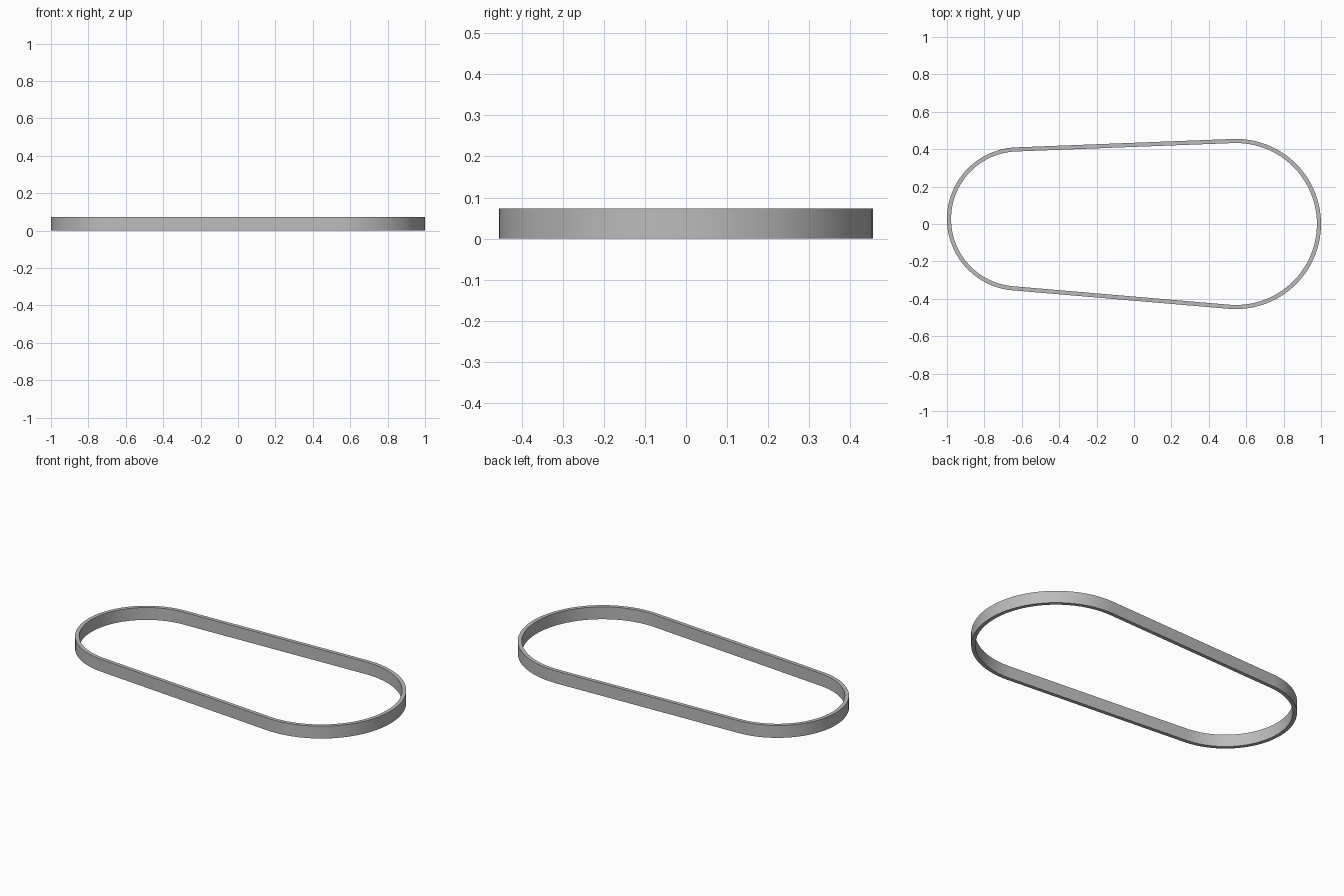
import bpy
import bmesh
import math

cube = bpy.data.objects.get("Cube")
if cube:
    bpy.data.objects.remove(cube, do_unlink=True)

HEIGHT, THICKNESS, STEPS = 0.073, 0.022, 48
RIGHT = (0.545, 0.0, 0.455)      # pulley centre x, y and belt outer radius
LEFT = (-0.617, 0.027, 0.383)

# Belt colour
grey = bpy.data.materials.new("belt_grey")
grey.use_nodes = True
colour = (0.5, 0.5, 0.5, 1.0)
grey.diffuse_color = colour
grey.node_tree.nodes["Principled BSDF"].inputs["Base Color"].default_value = colour


def arc(circle, inset, start, end):
    x, y, r = circle
    angles = [start + (end - start) * i / STEPS for i in range(STEPS + 1)]
    return [(x + (r - inset) * math.cos(t), y + (r - inset) * math.sin(t)) for t in angles]


def belt_loop(inset):
    """Two arcs joined by their outer tangents."""
    dx, dy = RIGHT[0] - LEFT[0], RIGHT[1] - LEFT[1]
    axis = math.atan2(dy, dx)
    wrap = math.acos((LEFT[2] - RIGHT[2]) / math.hypot(dx, dy))
    return (arc(RIGHT, inset, axis - wrap, axis + wrap)
            + arc(LEFT, inset, axis + wrap, axis + 2 * math.pi - wrap))


# Belt: outer and inner walls with flat rims
bm = bmesh.new()
rings = [[bm.verts.new((x, y, z)) for x, y in belt_loop(inset)]
         for inset, z in ((0, 0), (0, HEIGHT), (THICKNESS, HEIGHT), (THICKNESS, 0))]
for ring, following in zip(rings, rings[1:] + rings[:1]):
    for i in range(len(ring)):
        j = (i + 1) % len(ring)
        bm.faces.new((ring[i], ring[j], following[j], following[i]))
bmesh.ops.recalc_face_normals(bm, faces=bm.faces)
mesh = bpy.data.meshes.new("drive_belt")
bm.to_mesh(mesh)
bm.free()
mesh.materials.append(grey)

belt = bpy.data.objects.new("drive_belt", mesh)
bpy.context.collection.objects.link(belt)
bpy.context.view_layer.objects.active = belt
belt.select_set(True)
bpy.ops.object.shade_smooth_by_angle(angle=math.radians(30))
